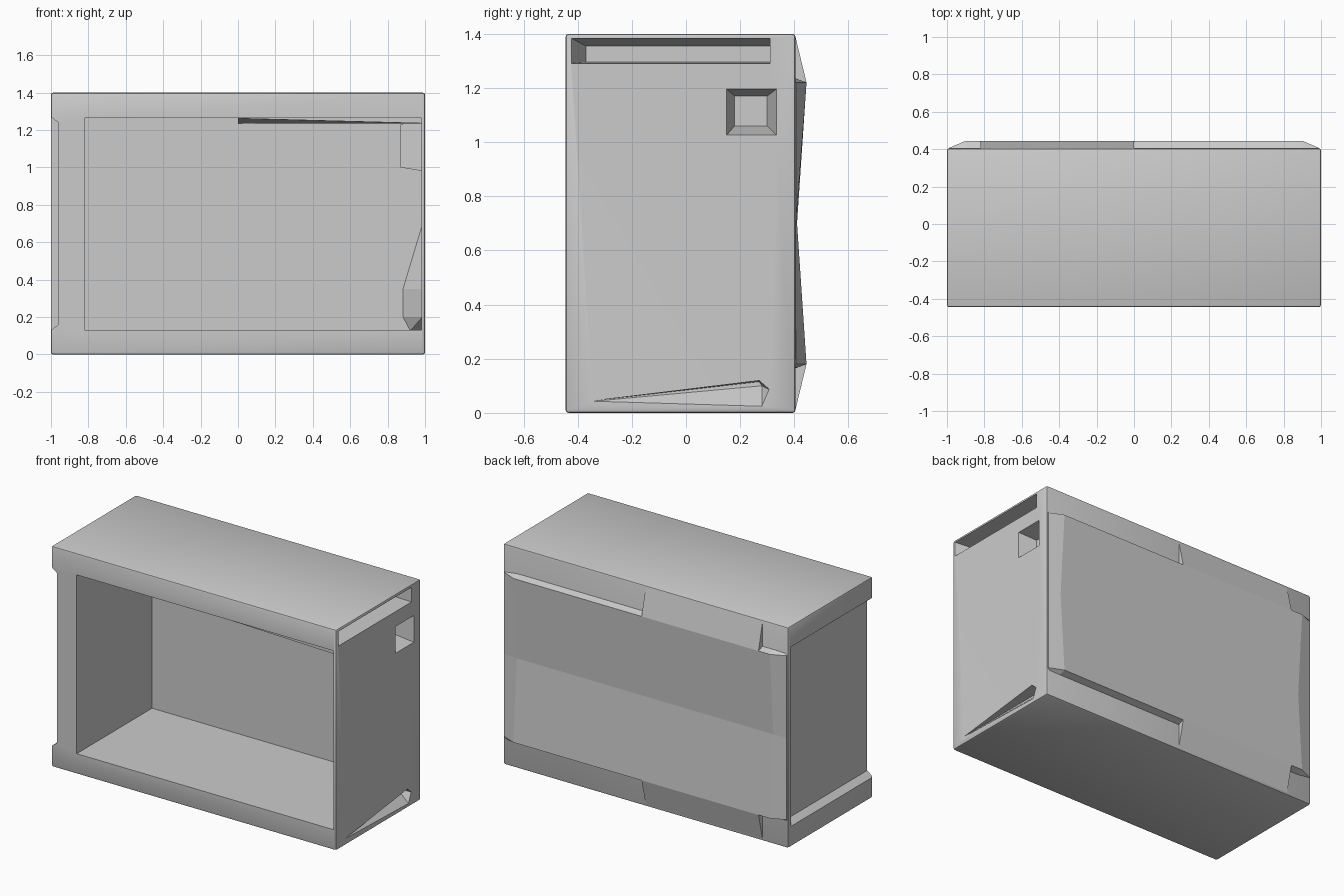
import bpy, bmesh, math

if "Cube" in bpy.data.objects:
    bpy.data.objects.remove(bpy.data.objects["Cube"])

grey = bpy.data.materials.new("plain grey")
grey.diffuse_color = (0.6, 0.6, 0.6, 1)
grey.use_nodes = True
grey.node_tree.nodes["Principled BSDF"].inputs["Base Color"].default_value = grey.diffuse_color


def finish(bm, name):
    bmesh.ops.recalc_face_normals(bm, faces=bm.faces[:])
    me = bpy.data.meshes.new(name)
    bm.to_mesh(me)
    bm.free()
    me.materials.append(grey)
    ob = bpy.data.objects.new(name, me)
    bpy.context.collection.objects.link(ob)
    return ob


def hull(name, pts, bevel=0):
    """Convex solid around a few points."""
    bm = bmesh.new()
    for p in pts:
        bm.verts.new(p)
    res = bmesh.ops.convex_hull(bm, input=bm.verts[:])
    loose = [v for v in bm.verts if not v.link_faces]
    bmesh.ops.delete(bm, geom=loose, context='VERTS')
    bmesh.ops.dissolve_limit(bm, angle_limit=0.01, verts=bm.verts[:], edges=bm.edges[:])
    if bevel:
        bmesh.ops.bevel(bm, geom=bm.edges[:], offset=bevel, segments=2,
                        profile=0.5, affect='EDGES')
    return finish(bm, name)


def box_pts(x, y, z):
    return [(a, b, c) for a in x for b in y for c in z]


def rect(x, y, z):
    """Four corners of a rectangle at constant x."""
    return [(x, b, c) for b in y for c in z]


def loft(name, sections):
    """Skin between (x, [(y, z), ...]) cross-sections."""
    bm = bmesh.new()
    rings = [[bm.verts.new((x, y, z)) for y, z in prof] for x, prof in sections]
    n = len(rings[0])
    for a, b in zip(rings, rings[1:]):
        for i in range(n):
            j = (i + 1) % n
            bm.faces.new((a[i], a[j], b[j], b[i]))
    bm.faces.new(rings[0])
    bm.faces.new(rings[-1])
    return finish(bm, name)


def boolean(target, tool, op):
    m = target.modifiers.new("cut", 'BOOLEAN')
    m.operation = op
    m.solver = 'EXACT'
    m.object = tool
    bpy.context.view_layer.objects.active = target
    bpy.ops.object.modifier_apply(modifier=m.name)
    bpy.data.objects.remove(tool)


# outer shell and open interior
body = hull("cabinet_shell", box_pts((-1, 1), (-0.445, 0.405), (0, 1.4)), 0.012)
boolean(body, hull("interior_cutter", box_pts((-0.82, 0.982), (-0.6, 0.31), (0.13, 1.264))),
        'DIFFERENCE')

# recessed left side, open to the front
boolean(body, hull("side_recess_cutter",
                   rect(-1.0, (-0.5, 0.375), (0.13, 1.268))
                   + rect(-1.1, (-0.5, 0.375), (0.13, 1.268))
                   + rect(-0.96, (-0.5, 0.375), (0.16, 1.24))), 'DIFFERENCE')

# housing of the small pocket, seen from inside
boolean(body, hull("pocket_housing",
                   rect(0.87, (0.15, 0.32), (1.0, 1.23))
                   + rect(0.99, (0.12, 0.32), (0.98, 1.262))), 'UNION')

# right side: tapered pocket, long slot, wedge notch
boolean(body, hull("pocket_cutter",
                   rect(1.02, (0.145, 0.34), (1.02, 1.2))
                   + rect(0.89, (0.18, 0.30), (1.06, 1.17))), 'DIFFERENCE')
boolean(body, hull("slot_cutter",
                   rect(1.02, (-0.43, 0.31), (1.29, 1.387))
                   + rect(0.86, (-0.37, 0.31), (1.295, 1.355))), 'DIFFERENCE')
boolean(body, hull("notch_cutter",
                   [(1.01, -0.42, 0.036), (1.01, 0.27, 0.12), (1.01, 0.31, 0.085),
                    (1.01, 0.28, 0.015), (0.92, 0.27, 0.115), (0.92, 0.28, 0.10)]),
        'DIFFERENCE')

# sloped ceiling on the right half, and angled corner of the back wall
hull("ceiling_slope", [(0, -0.43, 1.262), (0.982, -0.43, 1.236)]
     + box_pts((0, 0.982), (0.30,), (1.236, 1.27))
     + box_pts((0, 0.982), (-0.43,), (1.27,)))
hull("inner_corner", [(0.985, 0.312, 0.7), (0.88, 0.312, 0.35), (0.88, 0.312, 0.2),
                      (0.92, 0.312, 0.125), (0.985, 0.312, 0.125),
                      (0.985, 0.22, 0.35), (0.985, 0.22, 0.2)])

# rear panel, creased at mid height
B = 0.39
full = [(B, 1.39), (0.405, 1.385), (0.445, 1.22), (0.41, 0.7),
        (0.445, 0.18), (0.405, 0.015), (B, 0.01)]
part = [(B, 1.235), (0.405, 1.235), (0.445, 1.22), (0.41, 0.7),
        (0.445, 0.18), (0.405, 0.165), (B, 0.165)]
edge = [(B, 1.235), (0.4, 1.235), (0.406, 1.22), (0.406, 0.7),
        (0.406, 0.18), (0.4, 0.165), (B, 0.165)]
loft("rear_panel_middle", [(-0.82, full), (0, full)])
loft("rear_panel_right", [(0, part), (0.9, part), (0.99, edge)])
loft("rear_panel_left", [(-0.99, edge), (-0.9, part), (-0.82, part)])

# smooth only the rounded outer edges
bpy.ops.object.select_all(action='DESELECT')
body.select_set(True)
bpy.context.view_layer.objects.active = body
bpy.ops.object.shade_smooth_by_angle(angle=math.radians(30))
